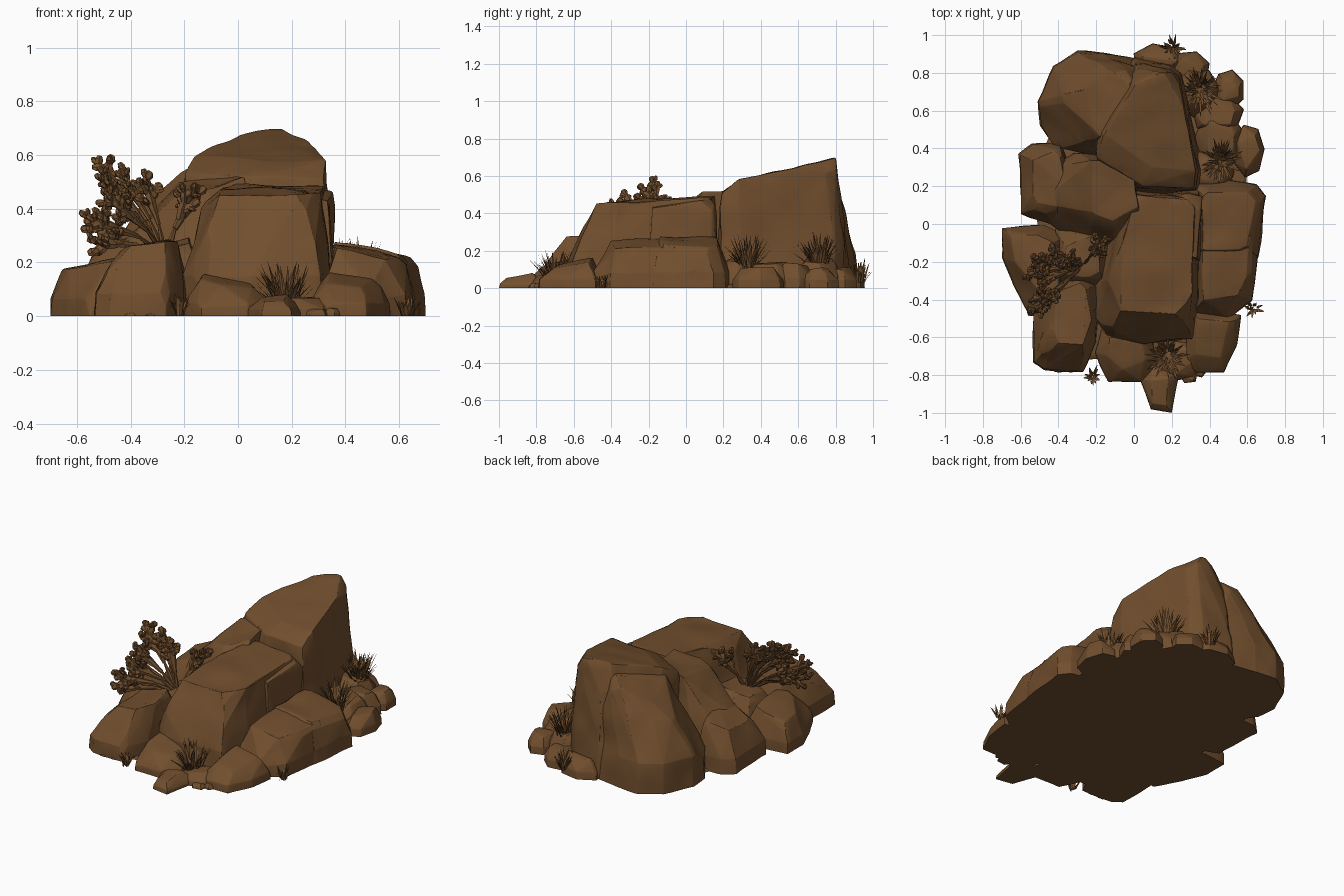
import bpy, bmesh, math, random
from mathutils import Vector, noise

if "Cube" in bpy.data.objects:
    bpy.data.objects.remove(bpy.data.objects["Cube"])

random.seed(7)
brown = bpy.data.materials.new("earth brown")
brown.diffuse_color = (0.165, 0.077, 0.027, 1)
brown.use_nodes = True
brown.node_tree.nodes["Principled BSDF"].inputs["Base Color"].default_value = brown.diffuse_color


def finish(name, bm, angle=28):
    bmesh.ops.recalc_face_normals(bm, faces=bm.faces[:])
    me = bpy.data.meshes.new(name)
    bm.to_mesh(me)
    bm.free()
    me.materials.append(brown)
    ob = bpy.data.objects.new(name, me)
    bpy.context.collection.objects.link(ob)
    bpy.ops.object.select_all(action='DESELECT')
    bpy.context.view_layer.objects.active = ob
    ob.select_set(True)
    bpy.ops.object.shade_smooth_by_angle(angle=math.radians(angle))
    return ob


def slice_off(bm, co, no, inner=False):
    bmesh.ops.bisect_plane(bm, geom=bm.verts[:] + bm.edges[:] + bm.faces[:], plane_co=co, plane_no=no,
                           clear_inner=inner, clear_outer=not inner)
    bmesh.ops.holes_fill(bm, edges=[e for e in bm.edges if e.is_boundary], sides=0)


def rock(name, base, top, shoulder=0.3, shrink=0.97, rough=0.014, chips=9):
    """Boulder: hull of a ground outline and top corners, chipped by planes, bevelled, roughened, cut at z=0."""
    bm = bmesh.new()
    h = max(p[2] for p in top)
    c = sum((Vector(p) for p in base), Vector((0, 0))) / len(base)
    for p in base:
        q = c + (Vector(p) - c) * shrink
        bm.verts.new((p[0], p[1], -0.06))
        bm.verts.new((p[0], p[1], 0.0))
        bm.verts.new((q.x, q.y, shoulder * h))
    for p in top:
        bm.verts.new(p)
    res = bmesh.ops.convex_hull(bm, input=bm.verts[:])
    junk = {g for k in ("geom_interior", "geom_unused") for g in res[k] if isinstance(g, bmesh.types.BMVert)}
    bmesh.ops.delete(bm, geom=list(junk), context='VERTS')
    for _ in range(chips):
        a = random.uniform(0, math.tau)
        d = Vector((math.cos(a), math.sin(a), random.uniform(.25, 1.1))).normalized()
        far = max(v.co.dot(d) for v in bm.verts)
        slice_off(bm, d * (far - random.uniform(.02, .065) * h), d)
    bmesh.ops.dissolve_limit(bm, angle_limit=math.radians(8), verts=bm.verts[:], edges=bm.edges[:])
    bmesh.ops.bevel(bm, geom=bm.edges[:], offset=min(0.018, 0.1 * h), segments=2,
                    profile=0.5, affect='EDGES', clamp_overlap=True)
    for _ in range(3):
        bmesh.ops.triangulate(bm, faces=bm.faces[:])
        long = [e for e in bm.edges if e.calc_length() > 0.07]
        if long:
            bmesh.ops.subdivide_edges(bm, edges=long, cuts=1)
    bmesh.ops.triangulate(bm, faces=bm.faces[:])
    bm.normal_update()
    moves = [v.normal * rough * min(1, h * 4) * noise.noise(v.co * 6) for v in bm.verts]
    for v, m in zip(bm.verts, moves):
        v.co += m
    slice_off(bm, (0, 0, 0), (0, 0, 1), inner=True)
    return finish(name, bm)


def stone(name, x, y, rx, ry, h, n=7):
    """Small stone from a jittered ellipse."""
    a0 = random.random()
    ring = [(math.cos(a0 + i * math.tau / n), math.sin(a0 + i * math.tau / n)) for i in range(n)]
    base = [(x + rx * c * random.uniform(.97, 1.07), y + ry * s * random.uniform(.97, 1.07)) for c, s in ring]
    top = [(x + .68 * rx * c, y + .68 * ry * s, h * random.uniform(.85, 1.05)) for c, s in ring[::2]]
    rock(name, base, top, 0.4, 0.95, 0.008, 4)


# Tall rear peak and its left shoulder
rock("rear_peak", [(-.2, .4), (-.12, .2), (.1, .15), (.345, .17), (.36, .3), (.31, .6), (.25, .8), (.18, .86),
                   (0, .88), (-.2, .75)],
     [(.04, .79, .69), (.2, .8, .695), (.24, .74, .675), (.29, .5, .63), (.325, .28, .58), (-.04, .64, .64),
      (-.16, .48, .6), (-.2, .35, .53), (.05, .2, .52), (.32, .19, .51), (.1, .3, .58), (.19, .82, .5),
      (.03, .82, .5)], chips=4)
rock("rear_left_boulder", [(-.5, .52), (-.51, .65), (-.43, .84), (-.3, .92), (-.15, .91), (.03, .87), (.05, .45),
                           (-.2, .36), (-.42, .4)],
     [(-.27, .76, .48), (-.1, .8, .58), (.0, .79, .63), (0, .6, .62), (-.05, .5, .6), (-.2, .46, .54),
      (-.34, .52, .43), (-.38, .68, .39)], chips=5)

# Middle-left rocks between the peak and the front boulder
rock("middle_left_boulder", [(-.54, .08), (-.47, .3), (-.32, .38), (-.02, .36), (.03, .1), (-.05, -.12), (-.3, -.13)],
     [(-.22, .34, .5), (-.01, .32, .53), (.02, .08, .51), (-.08, -.02, .47), (-.22, .05, .45), (-.36, .24, .36),
      (-.36, .08, .31)], chips=6)
rock("left_side_rock", [(-.6, .05), (-.61, .37), (-.54, .42), (-.38, .44), (-.3, .2), (-.4, -.02)],
     [(-.54, .1, .23), (-.54, .34, .25), (-.4, .39, .29), (-.36, .2, .31), (-.4, .06, .28)], chips=6)
rock("left_outer_rock", [(-.7, -.02), (-.7, -.18), (-.64, -.33), (-.55, -.48), (-.38, -.45), (-.35, -.05), (-.47, 0)],
     [(-.65, -.05, .17), (-.63, -.2, .175), (-.5, -.38, .2), (-.42, -.1, .205), (-.52, -.05, .205), (-.4, -.35, .215)],
     chips=5)
rock("front_left_rock", [(-.54, -.74), (-.48, -.78), (-.27, -.78), (-.19, -.62), (-.17, -.35), (-.45, -.3), (-.53, -.48)],
     [(-.43, -.63, .26), (-.27, -.64, .28), (-.22, -.5, .28), (-.25, -.3, .29), (-.42, -.36, .26), (-.46, -.5, .23)],
     chips=5)
rock("coral_ledge", [(-.45, -.35), (-.1, -.35), (-.1, 0), (-.42, 0)],
     [(-.36, -.28, .22), (-.18, -.28, .27), (-.18, -.06, .3), (-.36, -.08, .24)])

# Large front boulder with a block split off at its right rear corner
rock("front_boulder", [(-.22, -.5), (-.14, -.61), (.05, -.645), (.31, -.61), (.365, -.42), (.36, .14), (0, .18),
                       (-.15, -.1), (-.21, -.3)],
     [(-.07, -.46, .45), (.24, -.48, .455), (.31, -.36, .46), (.315, .13, .48), (.02, .15, .49), (-.06, -.08, .48),
      (-.13, -.3, .4), (-.12, -.56, .28), (.29, -.56, .27)], chips=6)
rock("front_boulder_rear_block", [(.2, -.21), (.36, -.21), (.38, -.1), (.375, .15), (.345, .19), (.2, .18)],
     [(.26, -.18, .45), (.335, -.18, .43), (.345, .13, .46), (.26, .15, .47)], chips=3)

# Right shelf, split in two
rock("right_shelf_front", [(.3, -.48), (.5, -.5), (.63, -.41), (.665, -.2), (.67, -.05), (.3, -.03)],
     [(.37, -.4, .25), (.55, -.38, .215), (.62, -.22, .22), (.63, -.06, .22), (.36, -.06, .27)], chips=5)
rock("right_shelf_back", [(.3, -.18), (.66, -.18), (.705, .15), (.65, .21), (.5, .24), (.3, .22)],
     [(.36, -.14, .275), (.62, -.15, .23), (.66, .1, .21), (.6, .16, .22), (.36, .17, .28)], chips=5)

# Front rocks
rock("front_right_rock", [(.26, -.72), (.33, -.79), (.48, -.79), (.55, -.64), (.57, -.48), (.3, -.44)],
     [(.33, -.69, .12), (.47, -.71, .105), (.52, -.52, .135), (.34, -.5, .165)], chips=5)
rock("front_center_rock", [(-.21, -.68), (-.14, -.84), (.04, -.84), (.12, -.74), (.1, -.56), (-.18, -.55)],
     [(-.14, -.7, .14), (-.06, -.77, .115), (.06, -.72, .1), (.04, -.6, .13), (-.13, -.6, .16)], chips=5)
rock("front_tip_rock", [(.03, -.82), (.09, -.98), (.2, -1.0), (.22, -.88), (.24, -.78), (.1, -.75)],
     [(.1, -.95, .055), (.17, -.96, .055), (.18, -.82, .08), (.09, -.83, .07)], chips=2)

# Small stones along the right and rear edge, and pebbles in front
for i, s in enumerate([(.605, .39, .09, .145, .11), (.45, .44, .13, .18, .14), (.5, .71, .09, .11, .11),
                       (.44, .58, .14, .12, .14), (.13, .86, .14, .095, .11), (.29, .82, .12, .1, .11),
                       (.33, .7, .14, .14, .15), (.4, .27, .14, .13, .16), (.24, -.72, .12, .11, .07)]):
    stone("edge_stone_%d" % i, *s)
for i, s in enumerate([(.29, -.81, .05, .035, .03), (.35, -.79, .03, .025, .03), (-.4, -.775, .03, .012, .012),
                       (-.33, -.775, .025, .012, .01)]):
    stone("pebble_%d" % i, *s, n=5)

# Ground fill closing the underside
rock("ground_fill", [(-.5, -.6), (-.3, -.72), (.4, -.7), (.58, -.3), (.6, .3), (.48, .72), (.1, .86), (-.3, .82),
                     (-.52, .3)], [(-.4, -.5, .04), (.4, -.5, .04), (.4, .6, .04), (-.3, .6, .04)], rough=0, chips=0)


def grass(name, x, y, z, r, h, n):
    """Tuft of tapered blades that arch outwards."""
    bm = bmesh.new()
    for i in range(n):
        a = i * 2.4 + random.uniform(-.3, .3)
        out = Vector((math.cos(a), math.sin(a), 0))
        side = Vector((-out.y, out.x, 0))
        reach, up, w = r * random.uniform(.35, 1.1), h * random.uniform(.6, 1.1), random.uniform(.006, .009)
        up *= 1.15 - .45 * reach / r
        root = Vector((x, y, z)) + out * r * .4 * random.random()
        rows = []
        for t, k in ((0, .7), (.35, 1), (.7, .7)):
            p = root + out * reach * .85 * t ** 1.4 + Vector((0, 0, up * t))
            rows.append([bm.verts.new(p + side * w * k), bm.verts.new(p - side * w * k)])
        tip = bm.verts.new(root + out * reach * .85 + Vector((0, 0, up)))
        for (a1, b1), (a2, b2) in zip(rows, rows[1:]):
            bm.faces.new((a1, b1, b2, a2))
        bm.faces.new((*rows[-1], tip))
    finish(name, bm)


for i, g in enumerate([(.18, -.7, .02, .115, .19, 65), (-.22, -.81, 0, .055, .1, 16), (.63, -.45, 0, .055, .08, 16),
                       (.35, .71, .1, .12, .2, 75), (.46, .33, .1, .11, .2, 55), (.21, .93, .03, .07, .13, 30)]):
    grass("grass_tuft_%d" % i, *g)


# Branching coral-like bush
bush = bmesh.new()


def twig(p, q, w):
    d = (q - p).normalized()
    u = d.cross(Vector((.6, -.5, .6))).normalized()
    v = d.cross(u)
    rings = []
    for t, k in ((0, .7), (.6, 1.05), (1, .6)):
        c = p.lerp(q, t)
        rings.append([bush.verts.new(c + w * k * (u * math.cos(a) + v * .55 * math.sin(a)))
                      for a in (j * math.tau / 6 for j in range(6))])
    for r1, r2 in zip(rings, rings[1:]):
        for j in range(6):
            bush.faces.new((r1[j], r1[j - 1], r2[j - 1], r2[j]))
    bush.faces.new(rings[0])
    bush.faces.new(rings[-1][::-1])


def branch(p, d, length, w, depth):
    q = p + d * length
    twig(p, q, w)
    if depth:
        a = random.uniform(0, math.tau)
        u = d.orthogonal().normalized()
        v = d.cross(u)
        for k in range(3):
            side = u * math.cos(a + k * 2.5) + v * math.sin(a + k * 2.5)
            nd = (d * (.8 if k else 1.3) + side * (1 if k else .4)).normalized()
            branch(p.lerp(q, (.95, .55, .85)[k]), nd, length * .68, w * .85, depth - 1)


root = Vector((-.27, -.22, .22))
for e in [(-.47, -.2, .51), (-.39, -.17, .46), (-.2, -.13, .39), (-.44, -.29, .43), (-.47, -.41, .33),
          (-.32, -.2, .42), (-.48, -.25, .34), (-.41, -.36, .38), (-.48, -.4, .27)]:
    end = Vector(e)
    mid = root.lerp(end, .5) + Vector((0, 0, .02))
    d = (end - mid).normalized()
    twig(root, mid, .012)
    twig(mid, end, .016)
    branch(mid.lerp(end, .75), d, .075, .026, 2)
    swing = Vector((random.uniform(-.7, .2), random.uniform(-.5, .5), random.uniform(-.2, .5)))
    branch(mid.lerp(end, .5), (d + swing).normalized(), .068, .024, 2)
finish("coral_bush", bush)
